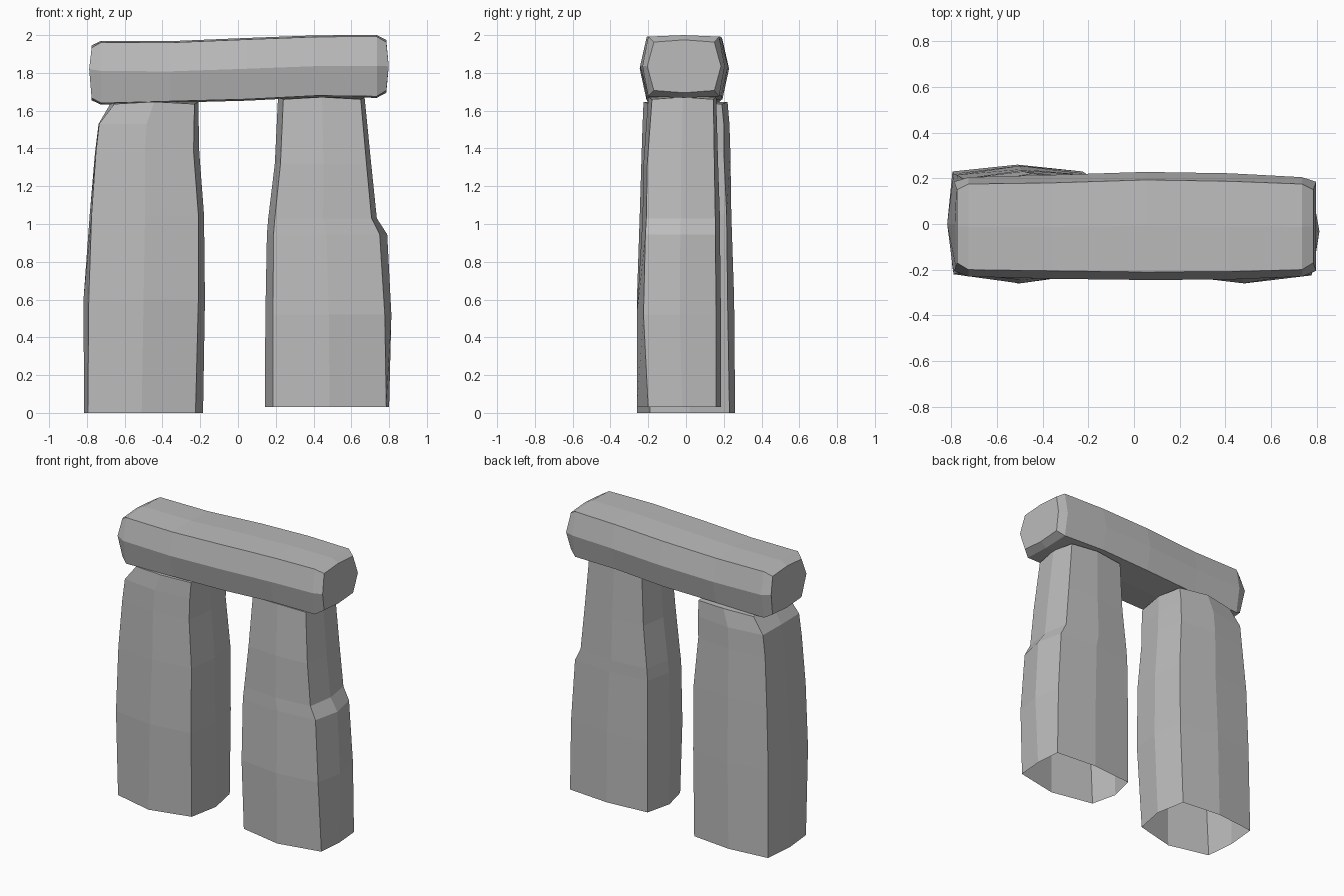
import bpy, bmesh

stone = bpy.data.materials.new("grey stone")
stone.diffuse_color = (0.5, 0.5, 0.5, 1)


def loft(name, rings, cap_start, cap_end):
    """Skin a list of equal rings of points; cap ends with a fan."""
    bm = bmesh.new()
    loops = [[bm.verts.new(p) for p in ring] for ring in rings]
    n = len(loops[0])
    for a, b in zip(loops, loops[1:]):
        for i in range(n):
            j = (i + 1) % n
            bm.faces.new((a[i], a[j], b[j], b[i]))
    for loop, wanted in ((loops[0][::-1], cap_start), (loops[-1], cap_end)):
        if wanted:
            bm.faces.new(loop)
    bmesh.ops.recalc_face_normals(bm, faces=bm.faces)
    mesh = bpy.data.meshes.new(name)
    bm.to_mesh(mesh)
    bm.free()
    mesh.materials.append(stone)
    obj = bpy.data.objects.new(name, mesh)
    bpy.context.collection.objects.link(obj)
    return obj


def pillar_ring(z, left_mid, left, right, right_mid, front_mid, front, back, back_mid, crown=0):
    """Rectangle with a bulging point in the middle of each side."""
    xm, ym = (left + right) / 2, (front + back) / 2
    return [(left, front, z), (xm, front_mid, z + crown), (right, front, z),
            (right_mid, ym, z + crown), (right, back, z), (xm, back_mid, z + crown),
            (left, back, z), (left_mid, ym, z + crown)]


# Left pillar: open base, chipped shoulder at the top outer edge
loft("left_pillar", [pillar_ring(*r) for r in (
    (0.00, -0.815, -0.795, -0.225, -0.185, -0.26, -0.19, 0.23, 0.26),
    (0.60, -0.818, -0.79, -0.21, -0.175, -0.26, -0.22, 0.22, 0.255),
    (1.05, -0.785, -0.775, -0.21, -0.18, -0.245, -0.215, 0.215, 0.24),
    (1.38, -0.757, -0.752, -0.235, -0.205, -0.235, -0.205, 0.20, 0.235),
    (1.53, -0.738, -0.735, -0.233, -0.208, -0.23, -0.20, 0.20, 0.23),
    (1.635, -0.67, -0.655, -0.23, -0.21, -0.225, -0.19, 0.19, 0.22, 0.012))], False, True)

# Right pillar: open base, stepped ledge on the outer side
loft("right_pillar", [pillar_ring(*r) for r in (
    (0.03, 0.142, 0.185, 0.785, 0.80, -0.26, -0.20, 0.16, 0.185),
    (0.52, 0.145, 0.185, 0.777, 0.812, -0.26, -0.225, 0.16, 0.185),
    (0.945, 0.153, 0.188, 0.75, 0.79, -0.235, -0.215, 0.155, 0.18),
    (1.03, 0.16, 0.195, 0.707, 0.735, -0.23, -0.21, 0.155, 0.18),
    (1.32, 0.195, 0.225, 0.68, 0.705, -0.225, -0.205, 0.15, 0.17),
    (1.66, 0.212, 0.24, 0.65, 0.67, -0.20, -0.18, 0.145, 0.16, 0.012))], False, True)


def lintel_ring(x, bottom, mid, top, front, back, inset, drop, bulge=0):
    """Eight-sided section: ridges front and back, nearly flat top and bottom."""
    f, b = front + inset, back - inset
    return [(x, f, bottom + drop), (x, (f + b) / 2, bottom), (x, b, bottom + drop),
            (x + bulge, back, mid), (x, b, top - drop), (x, (f + b) / 2, top),
            (x, f, top - drop), (x + bulge, front, mid)]


# Lintel: bevelled ends, slightly tilted along its length
loft("lintel", [lintel_ring(*r) for r in (
    (-0.775, 1.655, 1.82, 1.945, -0.205, 0.185, 0.035, 0.012, -0.013),
    (-0.725, 1.632, 1.81, 1.97, -0.23, 0.205, 0.03, 0.008),
    (-0.36, 1.642, 1.808, 1.968, -0.24, 0.215, 0.035, 0.008),
    (0.05, 1.653, 1.822, 1.985, -0.245, 0.228, 0.035, 0.008),
    (0.42, 1.672, 1.836, 1.999, -0.243, 0.222, 0.035, 0.008),
    (0.735, 1.668, 1.836, 2.0, -0.23, 0.205, 0.03, 0.008),
    (0.785, 1.695, 1.835, 1.975, -0.205, 0.185, 0.035, 0.012, 0.013))], True, True)
